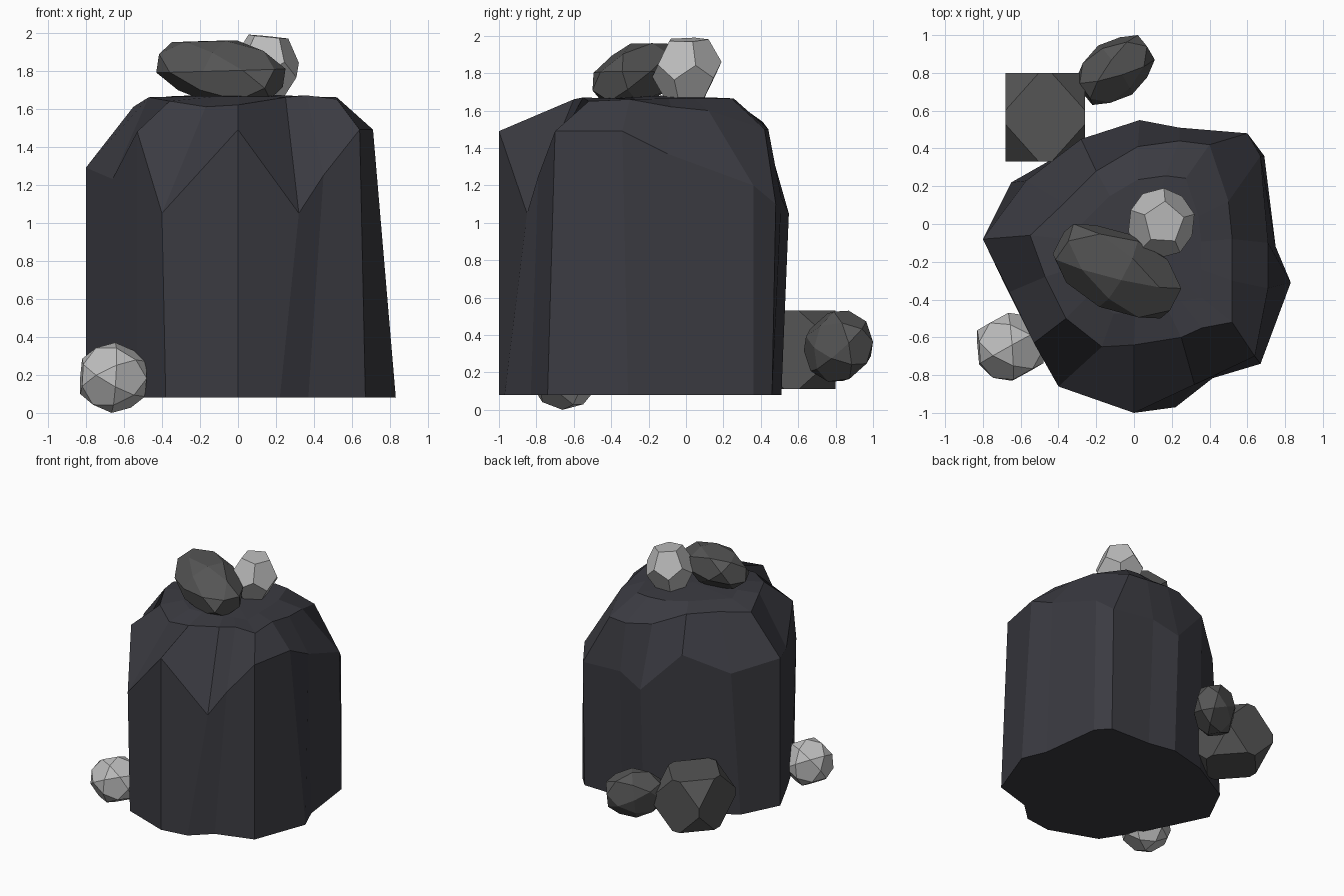
import bpy, bmesh, math
from mathutils import Vector, Euler

if "Cube" in bpy.data.objects:
    bpy.data.objects.remove(bpy.data.objects["Cube"])


def material(name, rgb):
    m = bpy.data.materials.new(name)
    m.diffuse_color = (*rgb, 1)
    m.use_nodes = True
    m.node_tree.nodes["Principled BSDF"].inputs["Base Color"].default_value = m.diffuse_color
    return m


def finish(name, bm, mat):
    bmesh.ops.recalc_face_normals(bm, faces=bm.faces)
    me = bpy.data.meshes.new(name)
    bm.to_mesh(me)
    bm.free()
    me.materials.append(mat)
    ob = bpy.data.objects.new(name, me)
    bpy.context.collection.objects.link(ob)


def seed_points(kind, cut):
    """Corner-cut cube or icosahedron, or the dual of the icosahedron."""
    bm = bmesh.new()
    if kind == "cube":
        bmesh.ops.create_cube(bm, size=2)
    else:
        bmesh.ops.create_icosphere(bm, subdivisions=1, radius=1)
    # thin the subdivided sphere's points by keeping face centres only
    if kind == "dual":
        pts = [f.calc_center_median() for f in bm.faces]
    else:
        pts = []
        for e in bm.edges:
            a, b = (v.co for v in e.verts)
            pts += [a.lerp(b, cut), b.lerp(a, cut)]
    bm.free()
    return pts


def stone(name, kind, cut, size, rot, low, high, mat, twist=(0, 0, 0)):
    """Faceted stone: shaped, turned, then fitted between two corners."""
    turn = Euler([math.radians(r) for r in rot]).to_matrix()
    # the twist comes first so that facets do not line up with the long axis
    twist = Euler(twist).to_matrix()
    shape = Vector(size)
    pts = [turn @ ((twist @ p) * shape) for p in seed_points(kind, cut)]
    lo = [min(p[i] for p in pts) for i in range(3)]
    hi = [max(p[i] for p in pts) for i in range(3)]
    bm = bmesh.new()
    for p in pts:
        bm.verts.new([low[i] + (p[i] - lo[i]) / (hi[i] - lo[i]) * (high[i] - low[i])
                      for i in range(3)])
    bmesh.ops.remove_doubles(bm, verts=bm.verts, dist=0.001)
    bmesh.ops.convex_hull(bm, input=bm.verts)
    bmesh.ops.dissolve_limit(bm, angle_limit=math.radians(3),
                             verts=bm.verts, edges=bm.edges)
    finish(name, bm, mat)


dark = material("dark_rock", (0.043, 0.043, 0.053))
grey = material("grey_stone", (0.09, 0.09, 0.09))
light = material("light_stone", (0.50, 0.50, 0.50))

# Boulder columns: base x y | shoulder x y z | crown x y z
columns = [
    (0.00, -1.00, 0.00, -1.00, 1.49, 0.00, -0.64, 1.62),
    (0.22, -0.97, 0.32, -0.85, 1.05, 0.25, -0.60, 1.66),
    (0.37, -0.83, 0.45, -0.79, 1.25, 0.36, -0.55, 1.67),
    (0.67, -0.74, 0.64, -0.70, 1.49, 0.52, -0.52, 1.65),
    (0.83, -0.31, 0.71, -0.34, 1.49, 0.52, -0.30, 1.66),
    (0.75, -0.12, 0.71, -0.10, 1.37, 0.52, -0.08, 1.62),
    (0.69, 0.36, 0.67, 0.36, 1.20, 0.50, 0.12, 1.60),
    (0.60, 0.46, 0.60, 0.48, 1.10, 0.40, 0.42, 1.50),
    (0.25, 0.47, 0.24, 0.51, 1.13, 0.24, 0.44, 1.50),
    (0.03, 0.51, 0.03, 0.55, 1.05, 0.02, 0.41, 1.54),
    (-0.28, 0.43, -0.28, 0.45, 1.38, -0.20, 0.28, 1.63),
    (-0.65, 0.22, -0.57, 0.23, 1.22, -0.37, 0.11, 1.63),
    (-0.80, -0.08, -0.80, -0.08, 1.29, -0.55, -0.06, 1.61),
    (-0.67, -0.35, -0.66, -0.36, 1.23, -0.47, -0.28, 1.66),
    (-0.53, -0.62, -0.53, -0.63, 1.48, -0.36, -0.50, 1.64),
    (-0.38, -0.86, -0.40, -0.86, 1.05, -0.17, -0.65, 1.61),
]
peak = Vector((0.02, -0.12, 1.68))
inner = [Vector(c[5:8]).lerp(peak, 0.33) for c in columns]
bm = bmesh.new()
rings = [[bm.verts.new((c[0], c[1], 0.08)) for c in columns],
         [bm.verts.new(c[2:5]) for c in columns],
         [bm.verts.new(c[5:8]) for c in columns],
         [bm.verts.new((p.x, p.y, 1.665)) for p in inner]]
tip = bm.verts.new(peak)
n = len(columns)
for i in range(n):
    j = (i + 1) % n
    for a, b in zip(rings, rings[1:]):
        bm.faces.new((a[i], a[j], b[j], b[i]))
    bm.faces.new((rings[-1][i], rings[-1][j], tip))
bm.faces.new(rings[0][::-1])
finish("boulder", bm, dark)

# Stones resting on the boulder
stone("long_top_stone", "ico", 0.5, (0.36, 0.21, 0.15), (15, 10, -33),
      (-0.43, -0.50, 1.64), (0.25, 0.0, 1.96), grey, (0.3, 0.5, 0.2))
stone("pale_top_stone", "dual", 0, (0.17, 0.18, 0.17), (20, 30, 10),
      (-0.03, -0.18, 1.65), (0.32, 0.19, 1.99), light, (0.3, 0.5, 0.2))

# Stones around the foot
stone("front_pebble", "ico", 0.5, (1, 1, 1), (0, 0, 0),
      (-0.83, -0.83, 0.0), (-0.48, -0.47, 0.37), light, (0.3, 0.5, 0.2))
stone("back_block", "cube", 0.42, (1, 1, 1), (0, 0, 0),
      (-0.68, 0.33, 0.11), (-0.26, 0.80, 0.53), grey)
stone("back_pebble", "ico", 0.5, (0.25, 0.16, 0.19), (-15, 0, 32),
      (-0.31, 0.63, 0.15), (0.11, 1.0, 0.53), grey, (0.3, 0.5, 0.2))
